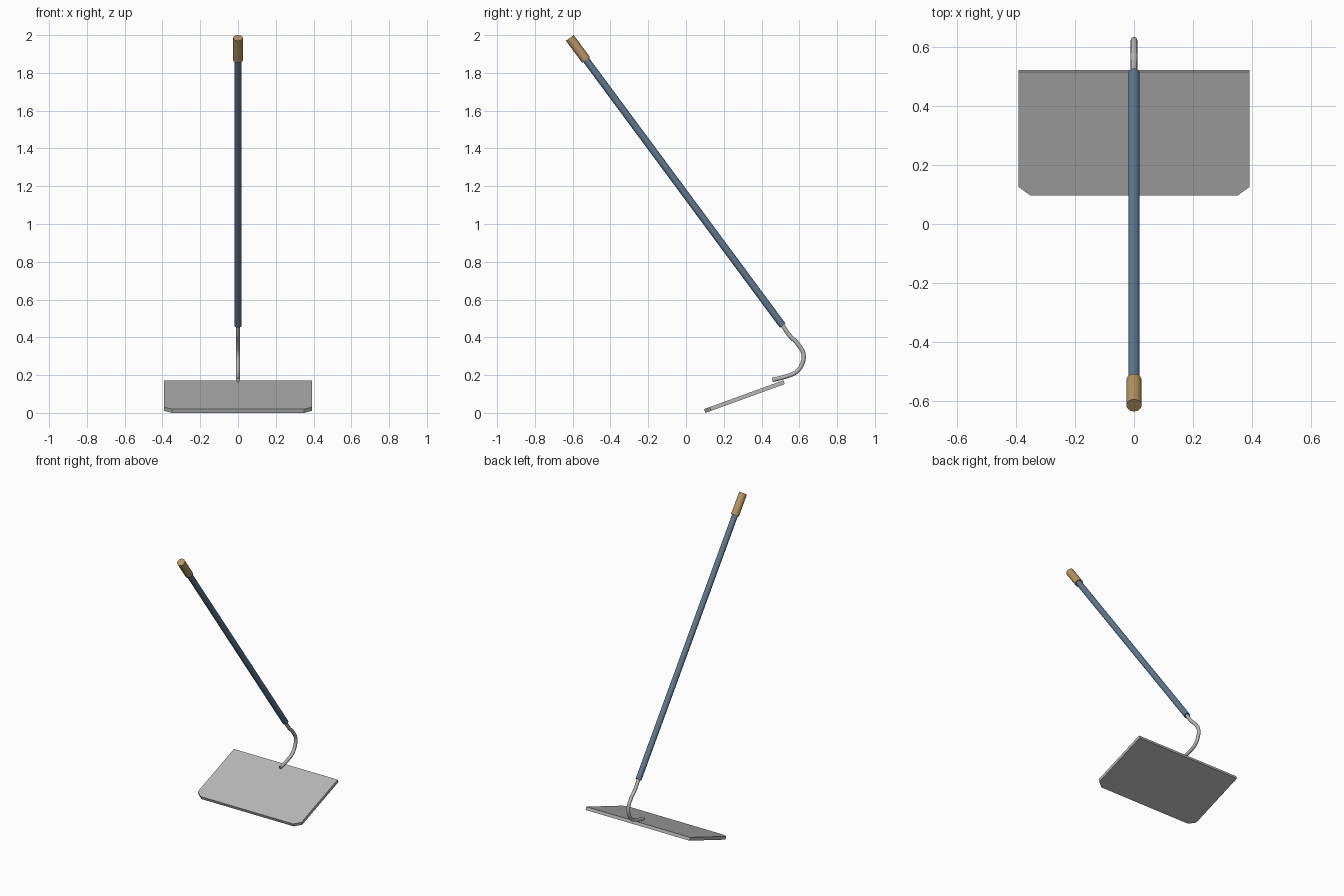
import bpy, bmesh, math
from mathutils import Vector, Matrix

cube = bpy.data.objects.get("Cube")
if cube:
    bpy.data.objects.remove(cube, do_unlink=True)


def material(name, rgb):
    mat = bpy.data.materials.new(name)
    mat.use_nodes = True
    mat.diffuse_color = (*rgb, 1)
    mat.node_tree.nodes["Principled BSDF"].inputs["Base Color"].default_value = (*rgb, 1)
    return mat


steel = material("steel grey", (0.48, 0.48, 0.48))
blue = material("slate blue", (0.115, 0.19, 0.28))
tan = material("tan", (0.47, 0.30, 0.12))


def cylinder(name, start, end, radius, mat):
    axis = end - start
    bpy.ops.mesh.primitive_cylinder_add(vertices=24, radius=radius, depth=axis.length,
                                        location=(start + end) / 2)
    obj = bpy.context.object
    obj.name = name
    obj.rotation_euler = axis.to_track_quat('Z', 'X').to_euler()
    obj.data.materials.append(mat)
    bpy.ops.object.shade_smooth_by_angle(angle=math.radians(40))
    return obj


# Long slanted handle and its grip
grip_top = Vector((0, -0.615, 1.985))
handle_end = Vector((0, 0.512, 0.462))
along = (handle_end - grip_top).normalized()
cylinder("handle", grip_top + along * 0.03, handle_end, 0.0188, blue)
cylinder("grip", grip_top, grip_top + along * 0.145, 0.0255, tan)

# Bent gooseneck rod
path = [(0.485, 0.498), (0.512, 0.462), (0.547, 0.411), (0.594, 0.362), (0.622, 0.31),
        (0.613, 0.255), (0.584, 0.217), (0.536, 0.195), (0.457, 0.174)]
curve = bpy.data.curves.new("gooseneck", 'CURVE')
curve.dimensions = '3D'
curve.bevel_depth = 0.0112
curve.bevel_resolution = 4
curve.resolution_u = 6
curve.use_fill_caps = True
spline = curve.splines.new('BEZIER')
spline.bezier_points.add(len(path) - 1)
for point, (y, z) in zip(spline.bezier_points, path):
    point.co = (0, y, z)
    point.handle_left_type = point.handle_right_type = 'AUTO'
curve.materials.append(steel)
neck = bpy.data.objects.new("gooseneck", curve)
bpy.context.collection.objects.link(neck)

# Flat blade with clipped front corners, extruded and tilted
half, length, thick = 0.392, 0.447, 0.021
side = [(half, length), (half, 0.032), (half - 0.042, 0)]
outline = side + [(-x, y) for x, y in reversed(side)]
bm = bmesh.new()
face = bm.faces.new([bm.verts.new((x, y, 0)) for x, y in outline])
top = bmesh.ops.extrude_face_region(bm, geom=[face])
bmesh.ops.translate(bm, vec=(0, 0, thick),
                    verts=[v for v in top["geom"] if isinstance(v, bmesh.types.BMVert)])
bmesh.ops.recalc_face_normals(bm, faces=bm.faces)
bm.transform(Matrix.Translation((0, 0.103, 0)) @ Matrix.Rotation(math.radians(20), 4, 'X'))
mesh = bpy.data.meshes.new("blade")
bm.to_mesh(mesh)
bm.free()
mesh.materials.append(steel)
blade = bpy.data.objects.new("blade", mesh)
bpy.context.collection.objects.link(blade)
